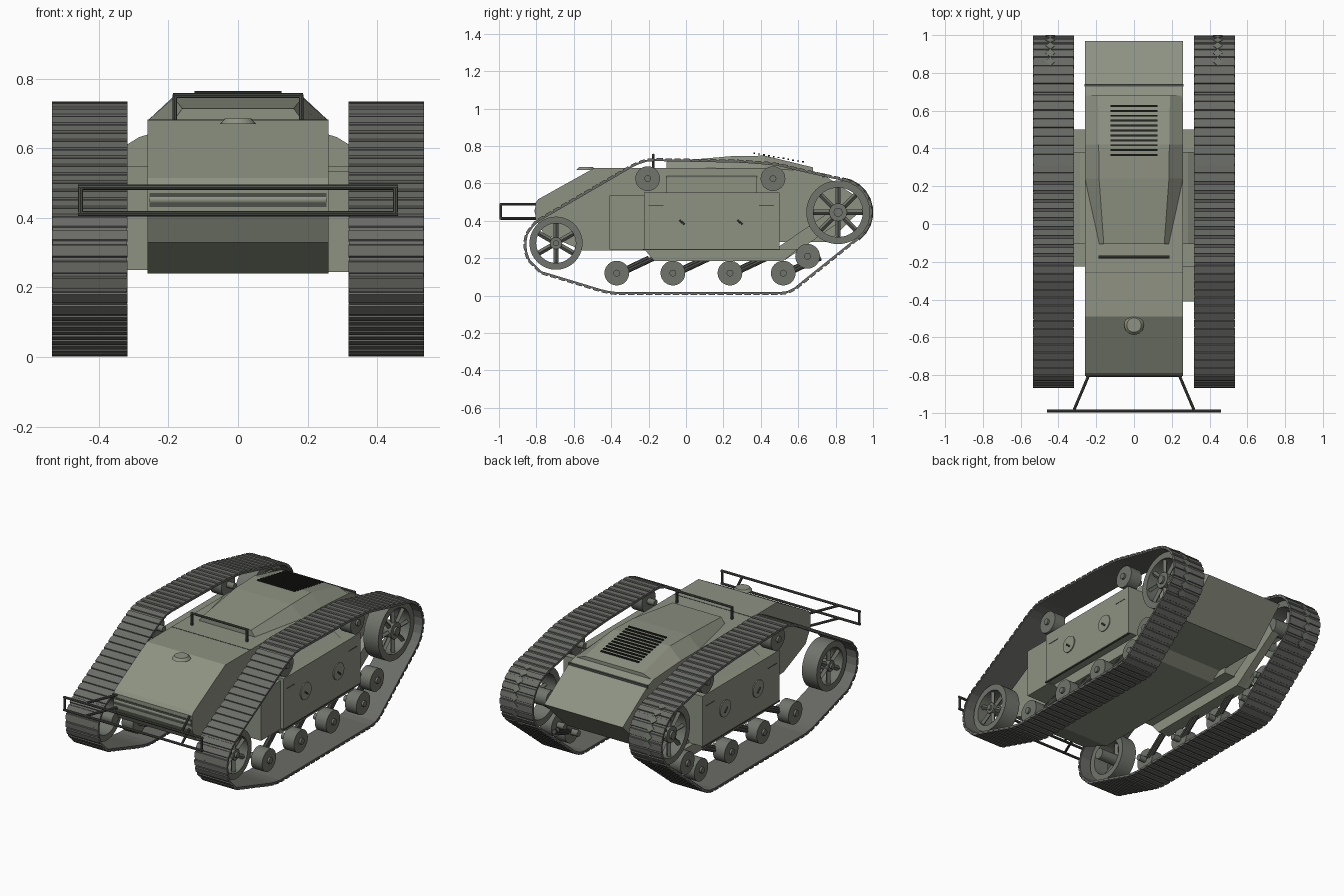
import bpy, bmesh
from math import sin, cos, pi, radians
from mathutils import Vector, Matrix

if "Cube" in bpy.data.objects:
    bpy.data.objects.remove(bpy.data.objects["Cube"])

def material(name, c):
    m = bpy.data.materials.new(name)
    m.diffuse_color = (*c, 1)
    m.use_nodes = True
    m.node_tree.nodes["Principled BSDF"].inputs["Base Color"].default_value = m.diffuse_color
    return m

BODY = material("body_paint", (0.27, 0.29, 0.225))
WHEEL = material("wheel_metal", (0.165, 0.175, 0.15))
TRACK = material("track_metal", (0.145, 0.15, 0.135))
DARK = material("dark_metal", (0.075, 0.08, 0.07))
BLACK = material("louvre_black", (0.02, 0.021, 0.018))

def finish(name, bm, mat, round_axis=False):
    bmesh.ops.remove_doubles(bm, verts=bm.verts, dist=1e-5)
    bmesh.ops.recalc_face_normals(bm, faces=bm.faces)
    if round_axis:
        for f in bm.faces:
            f.smooth = abs(f.normal.x) < 0.3
    me = bpy.data.meshes.new(name)
    bm.to_mesh(me)
    bm.free()
    me.materials.append(mat)
    ob = bpy.data.objects.new(name, me)
    bpy.context.collection.objects.link(ob)
    return ob

def loft(bm, a, b):
    """Closed solid between two matching loops of 3D points."""
    va, vb = [bm.verts.new(p) for p in a], [bm.verts.new(p) for p in b]
    n = len(va)
    for i in range(n):
        j = (i + 1) % n
        bm.faces.new((va[i], va[j], vb[j], vb[i]))
    bm.faces.new(va[::-1])
    bm.faces.new(vb)

def prism_x(bm, yz, x0, x1):
    loft(bm, [(x0, y, z) for y, z in yz], [(x1, y, z) for y, z in yz])

def prism_y(bm, xz, y0, y1):
    loft(bm, [(x, y0, z) for x, z in xz], [(x, y1, z) for x, z in xz])

def box(bm, x0, x1, y0, y1, z0, z1):
    prism_x(bm, [(y0, z0), (y1, z0), (y1, z1), (y0, z1)], x0, x1)

def bar(bm, p, q, r, sides=8):
    p, q = Vector(p), Vector(q)
    m = Matrix.Translation((p + q) / 2) @ (q - p).to_track_quat('Z', 'X').to_matrix().to_4x4()
    bmesh.ops.create_cone(bm, cap_ends=True, segments=sides, radius1=r, radius2=r,
                          depth=(q - p).length, matrix=m)

def lathe(bm, prof, y, z, n=32, closed=False):
    """Revolve (x, radius) profile around an x-axis through (y, z)."""
    rings = [[bm.verts.new((x, y + r * cos(2 * pi * k / n), z + r * sin(2 * pi * k / n)))
              for x, r in prof] for k in range(n)]
    m = len(prof)
    for k in range(n):
        a, b = rings[k], rings[(k + 1) % n]
        for i in range(m if closed else m - 1):
            j = (i + 1) % m
            bm.faces.new((a[i], b[i], b[j], a[j]))

def disc(bm, x0, x1, y, z, r, n=32):
    lathe(bm, [(x0, 1e-6), (x0, r), (x1, r), (x1, 1e-6)], y, z, n)

# Central hull
bm = bmesh.new()
prism_x(bm, [(-.79, .515), (-.805, .495), (-.805, .41), (-.76, .33), (-.55, .24), (.38, .24),
             (.45, .285), (.76, .285), (.97, .49), (.735, .645), (.68, .665), (.42, .68),
             (-.49, .682)], -.26, .26)
finish("hull", bm, BODY)

# Engine hood with tapered nose and sloped sides
bm = bmesh.new()
stations = [(-.105, .185, .68, .16, .715), (.24, .26, .68, .185, .745),
            (.42, .26, .68, .187, .748), (.68, .26, .66, .19, .685)]
rows = [[bm.verts.new(p) for p in ((-b, y, zb), (-t, y, zt), (t, y, zt), (b, y, zb))]
        for y, b, zb, t, zt in stations]
for a, b in zip(rows, rows[1:]):
    for i in range(4):
        j = (i + 1) % 4
        bm.faces.new((a[i], a[j], b[j], b[i]))
bm.faces.new(rows[0])
bm.faces.new(rows[-1])
finish("engine_hood", bm, BODY)

# Hood louvres
bm = bmesh.new()
for i in range(11):
    y = .365 + i * .026
    z = .76 - i * .0047
    box(bm, -.125, .125, y - .005, y + .005, z - .002, z + .005)
finish("louvres", bm, BLACK)

# Seams, rear strip and nose slot
bm = bmesh.new()
box(bm, -.261, .261, .728, .742, .63, .653)
box(bm, -.26, .26, -.258, -.254, .67, .683)
box(bm, -.255, .255, -.808, -.8, .432, .472)
finish("seams", bm, DARK)
bm = bmesh.new()
disc(bm, -.255, .255, -.797, .452, .014, 12)
finish("nose_roll", bm, BODY, True)

# Filler cap and carry handle
bm = bmesh.new()
bmesh.ops.create_cone(bm, cap_ends=True, segments=24, radius1=.052, radius2=.038, depth=.016,
                      matrix=Matrix.Translation((0, -.535, .678)))
finish("filler_cap", bm, BODY)
bm = bmesh.new()
bar(bm, (-.187, -.175, .752), (.187, -.175, .752), .007)
for s in (1, -1):
    bar(bm, (s * .182, -.175, .68), (s * .182, -.175, .755), .007)
finish("carry_handle", bm, DARK)

# Front guard frame
bm = bmesh.new()
for z in (.412, .488):
    bar(bm, (-.46, -.99, z), (.46, -.99, z), .0075)
    for s in (1, -1):
        bar(bm, (s * .32, -.99, z), (s * .235, -.79, z), .0075)
for s in (1, -1):
    bar(bm, (s * .453, -.99, .412), (s * .453, -.99, .488), .0075)
finish("front_guard", bm, DARK)

# Track centre line, resampled into evenly spaced links
path = [(-.3, .69), (-.23, .724), (-.17, .729), (.3, .72), (.48, .706), (.66, .663)]
path += [(.813 + .18 * cos(radians(a)), .445 + .18 * sin(radians(a))) for a in range(78, -52, -10)]
path += [(.6, .047), (.57, .021), (.52, .008), (-.38, .008), (-.44, .019), (-.78, .122),
         (-.845, .19), (-.868, .26), (-.855, .33), (-.81, .394)]
P = [Vector((0, *p)) for p in path]
N = 90

def resample(pts, n):
    segs = [(a, b, (b - a).length) for a, b in zip(pts, pts[1:] + pts[:1])]
    step = sum(s[2] for s in segs) / n
    out, d = [], 0
    for a, b, l in segs:
        while d < l and len(out) < n:
            out.append(a.lerp(b, d / l))
            d += step
        d -= l
    return out

L = resample(P, N)

def normal(pts, i):
    t = (pts[(i + 1) % len(pts)] - pts[i - 1]).normalized()
    return Vector((0, -t.z, t.y))

for s, side in ((1, "right"), (-1, "left")):
    # Track band and link plates
    bm = bmesh.new()
    rings = []
    for i, p in enumerate(L):
        q = p - normal(L, i) * .01
        rings.append([bm.verts.new((s * x, v.y, v.z)) for x, v in
                      ((.32, p), (.533, p), (.533, q), (.32, q))])
    for i in range(N):
        a, b = rings[i], rings[(i + 1) % N]
        for k in range(4):
            j = (k + 1) % 4
            bm.faces.new((a[k], a[j], b[j], b[k]))
    for i in range(N):
        a, b = L[i], L[(i + 1) % N]
        t = (b - a).normalized()
        n = Vector((0, -t.z, t.y))
        c = [a.lerp(b, .1) - n * .002, a.lerp(b, .9) - n * .002,
             a.lerp(b, .84) + n * .006, a.lerp(b, .16) + n * .006]
        prism_x(bm, [(v.y, v.z) for v in c], s * .318, s * .535)
    finish(side + "_track", bm, TRACK)

    # Sponson: box, roof bin, lower rail, rear wheel bracket
    bm = bmesh.new()
    box(bm, s * .25, s * .46, -.225, .5, .25, .55)
    prism_y(bm, [(s * x, z) for x, z in ((.25, .53), (.25, .643), (.285, .632), (.45, .53))],
            -.105, .38)
    prism_x(bm, [(-.225, .25), (-.17, .185), (.52, .185), (.6, .25)], s * .322, s * .4)
    prism_x(bm, [(.48, .25), (.53, .19), (.83, .4), (.8, .47)], s * .322, s * .37)
    if s == 1:
        box(bm, .25, .44, -.41, -.22, .245, .535)
    finish(side + "_sponson", bm, BODY)

    # Inspection hatches on the sponson side
    bm = bmesh.new()
    for y in (-.02, .29):
        disc(bm, s * .45, s * .466, y, .4, .05, 24)
    finish(side + "_hatches", bm, BODY, True)
    bm = bmesh.new()
    for y in (-.02, .29):
        bar(bm, (s * .468, y - .014, .403), (s * .468, y + .012, .38), .005)
    box(bm, s * .45, s * .462, -.23, .5, .243, .25)
    for y in (-.16, .43):
        box(bm, s * .45, s * .462, y - .04, y + .04, .479, .483)
    finish(side + "_latches", bm, DARK)

    # Road wheels, rear tensioner and return rollers
    bm = bmesh.new()
    for y, z in ((-.37, .12), (-.07, .12), (.235, .12), (.52, .12), (.65, .21),
                 (-.205, .625), (.465, .625)):
        disc(bm, s * .39, s * .465, y, z, .066)
        disc(bm, s * .465, s * .477, y, z, .018, 16)
        disc(bm, s * .345, s * .4, y, z, .018, 12)
    finish(side + "_rollers", bm, WHEEL, True)

    # Suspension arms, paired bars
    bm = bmesh.new()
    for y in (-.37, -.07, .235, .52):
        for o in (0, .03):
            bar(bm, (s * .4, y + o, .12), (s * .37, y + o + .17, .2), .013)
    finish(side + "_suspension_arms", bm, DARK)

    # Spoked drive wheels front and rear
    for nm, y, z, r, ri, h, k in (("front", -.695, .28, .142, .106, .032, 6),
                                  ("rear", .813, .445, .17, .132, .048, 8)):
        bm = bmesh.new()
        lathe(bm, [(s * .38, ri), (s * .38, r), (s * .478, r), (s * .478, ri)], y, z, 40, True)
        disc(bm, s * .325, s * .475, y, z, h, 20)
        disc(bm, s * .475, s * .487, y, z, h * .5, 16)
        for i in range(k):
            a = 2 * pi * i / k + pi / 2
            d = Vector((0, cos(a), sin(a)))
            c = Vector((s * .455, y, z))
            bar(bm, c + d * h * .8, c + d * (ri + .01), .014, 4)
        finish(f"{side}_{nm}_wheel", bm, WHEEL, True)

    # Sprocket teeth showing at the track centre
    bm = bmesh.new()
    for i in range(9):
        a = radians(75 - i * 15)
        d = Vector((0, cos(a), sin(a)))
        c = Vector((s * .443, .813, .445))
        bar(bm, c + d * .16, c + d * .187, .026, 4)
    finish(side + "_sprocket_teeth", bm, WHEEL)
